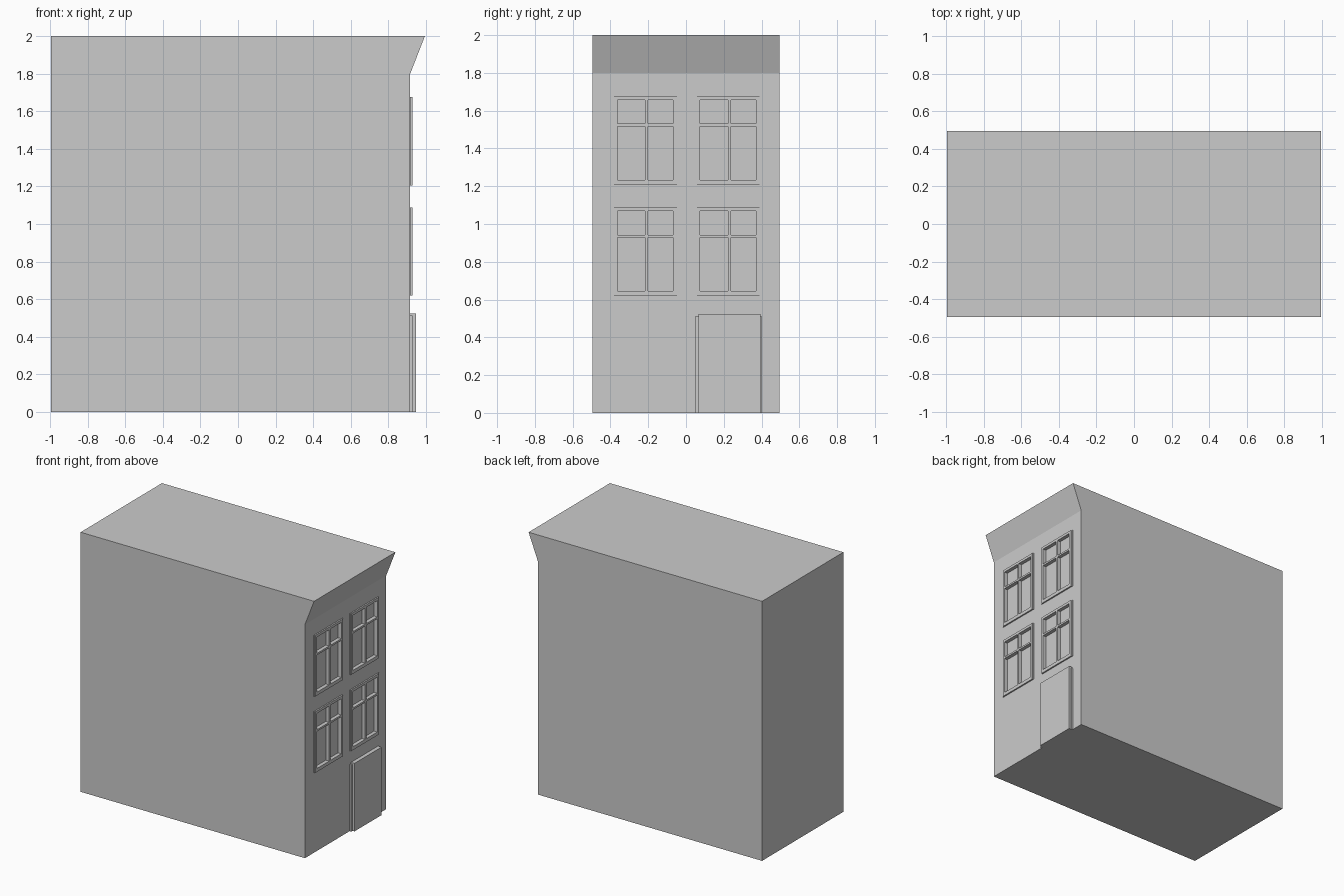
import bpy, bmesh

if "Cube" in bpy.data.objects:
    bpy.data.objects.remove(bpy.data.objects["Cube"])

WALL = 0.917      # plane of the facade
HALF = 0.495      # half width of the house


def mesh_object(name, bm):
    bmesh.ops.recalc_face_normals(bm, faces=bm.faces[:])
    me = bpy.data.meshes.new(name)
    bm.to_mesh(me)
    bm.free()
    ob = bpy.data.objects.new(name, me)
    bpy.context.collection.objects.link(ob)
    return ob


def add_box(bm, x0, x1, y0, y1, z0, z1):
    verts = bmesh.ops.create_cube(bm, size=1)["verts"]
    for v in verts:
        v.co.x = x1 if v.co.x > 0 else x0
        v.co.y = y1 if v.co.y > 0 else y0
        v.co.z = z1 if v.co.z > 0 else z0


def box(name, *bounds):
    bm = bmesh.new()
    add_box(bm, *bounds)
    return mesh_object(name, bm)


# House body: side profile with flared cornice, extruded across the width
bm = bmesh.new()
profile = [(-0.995, 0), (WALL, 0), (WALL, 1.8), (0.995, 2), (-0.995, 2)]
face = bm.faces.new([bm.verts.new((x, -HALF, z)) for x, z in profile])
ext = bmesh.ops.extrude_face_region(bm, geom=[face])
for g in ext["geom"]:
    if isinstance(g, bmesh.types.BMVert):
        g.co.y = HALF
body = mesh_object("house_body", bm)

# Window frames with stepped edges; four panes each collected in one cutter
parts = [body]
cut = bmesh.new()
for row, z in (("lower", 0.618), ("upper", 1.206)):
    for side, y in (("left", -0.388), ("right", 0.05)):
        name = f"{row}_{side}_window"
        parts.append(box(name + "_surround", WALL, 0.922, y, y + 0.35, z, z + 0.47))
        parts.append(box(name + "_frame", 0.922, 0.928, y + 0.008, y + 0.34, z, z + 0.47))
        for a, b in ((0.025, 0.172), (0.188, 0.32)):
            for c, d in ((0.026, 0.311), (0.325, 0.45)):
                add_box(cut, 0.9, 1.0, y + a, y + b, z + c, z + d)
cutter = mesh_object("pane_cutter", cut)

# Recess the panes through frames and wall
for ob in parts:
    mod = ob.modifiers.new("panes", "BOOLEAN")
    mod.operation = "DIFFERENCE"
    mod.solver = "EXACT"
    mod.object = cutter
    bpy.context.view_layer.objects.active = ob
    bpy.ops.object.modifier_apply(modifier=mod.name)
bpy.data.objects.remove(cutter)

# Door with a shallow surround
box("door_surround", WALL, 0.93, 0.05, 0.40, 0, 0.513)
box("door", WALL, 0.947, 0.066, 0.395, 0, 0.524)
